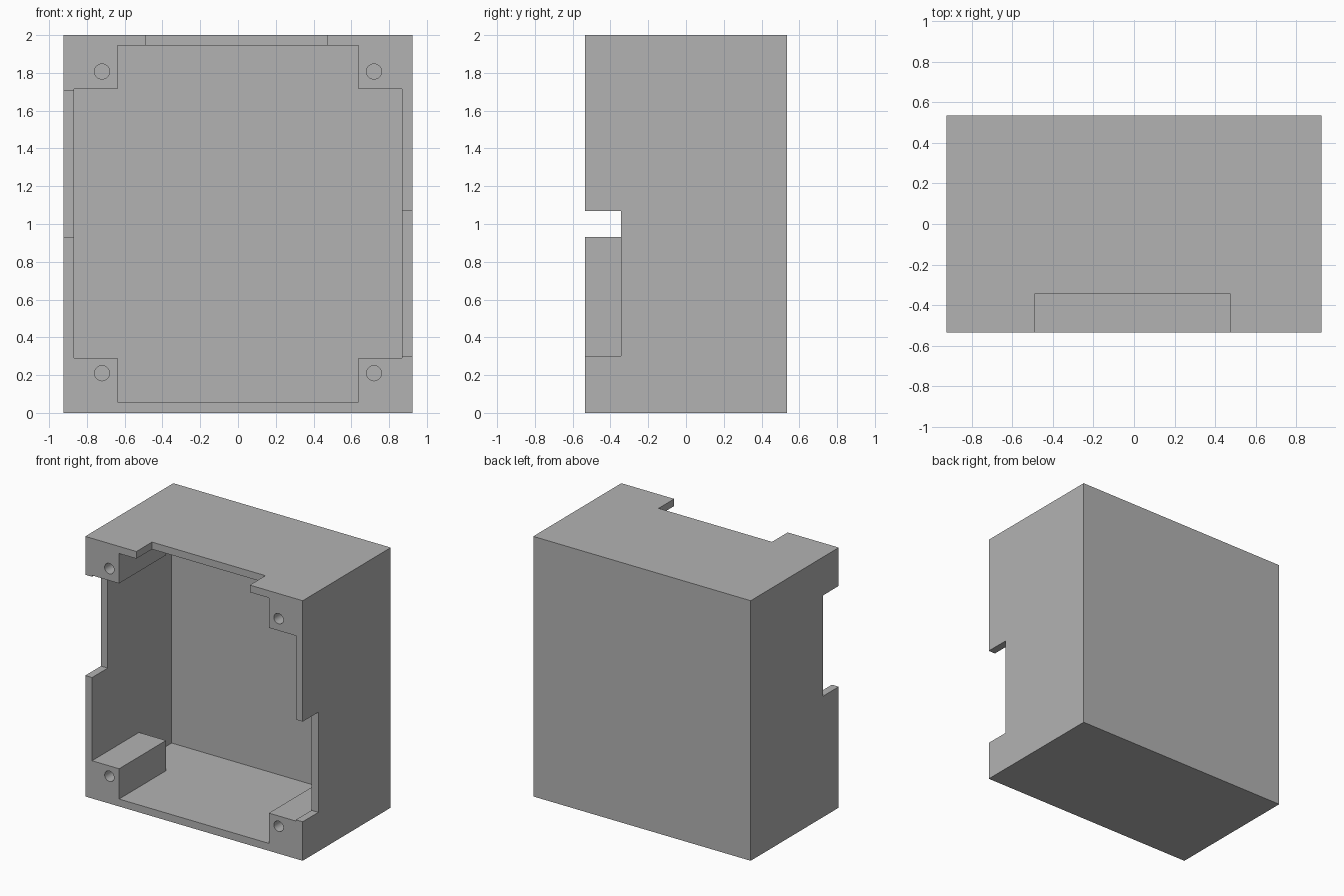
import bpy, math

if "Cube" in bpy.data.objects:
    bpy.data.objects.remove(bpy.data.objects["Cube"], do_unlink=True)

# Main dimensions
HALF_W, HALF_D, HEIGHT = 0.925, 0.535, 2.0
FRONT = -HALF_D
OUT = 0.1                      # overshoot of cutters past the surface
IN_X, IN_Z0, IN_Z1 = 0.867, 0.057, 1.945
POST_X, POST_Z0, POST_Z1 = 0.637, 0.29, 1.715
POST_BACK = FRONT + 0.57
ROOM_BACK = FRONT + 0.967
NOTCH_BACK = -0.345

grey = bpy.data.materials.new("plain grey")
grey.use_nodes = True
grey.diffuse_color = (0.45, 0.45, 0.45, 1)
grey.node_tree.nodes["Principled BSDF"].inputs["Base Color"].default_value = (0.45, 0.45, 0.45, 1)


def box(name, x, y, z):
    """Box from (low, high) pairs on each axis."""
    pairs = (x, y, z)
    bpy.ops.mesh.primitive_cube_add(size=1, location=[sum(p) / 2 for p in pairs])
    ob = bpy.context.object
    ob.name = name
    ob.scale = [p[1] - p[0] for p in pairs]
    bpy.ops.object.transform_apply(location=True, rotation=True, scale=True)
    return ob


def cut(target, cutter):
    """Subtract the cutter from the target and discard it."""
    mod = target.modifiers.new(cutter.name, 'BOOLEAN')
    mod.operation = 'DIFFERENCE'
    mod.solver = 'EXACT'
    mod.object = cutter
    cutter.hide_render = True
    bpy.context.view_layer.objects.active = target
    bpy.ops.object.modifier_apply(modifier=mod.name)
    bpy.data.objects.remove(cutter, do_unlink=True)


# Outer enclosure block
body = box("enclosure_body", (-HALF_W, HALF_W), (-HALF_D, HALF_D), (0, HEIGHT))
body.data.materials.append(grey)

# Cavity: cross-shaped opening leaving four corner posts, full room behind them
cut(body, box("opening_tall", (-POST_X, POST_X), (FRONT - OUT, ROOM_BACK), (IN_Z0, IN_Z1)))
cut(body, box("opening_wide", (-IN_X, IN_X), (FRONT - OUT, ROOM_BACK), (POST_Z0, POST_Z1)))
cut(body, box("rear_room", (-IN_X, IN_X), (POST_BACK, ROOM_BACK), (IN_Z0, IN_Z1)))

# Rim notches in the top wall and both side walls
notch_y = (FRONT - OUT, NOTCH_BACK)
cut(body, box("top_notch", (-0.49, 0.475), notch_y, (IN_Z1 - OUT, HEIGHT + OUT)))
cut(body, box("left_notch", (IN_X - OUT, HALF_W + OUT), notch_y, (0.30, 1.07)))
cut(body, box("right_notch", (-HALF_W - OUT, OUT - IN_X), notch_y, (0.93, 1.705)))

# Screw holes in the corner posts
for x in (-0.72, 0.72):
    for z in (0.21, 1.807):
        bpy.ops.mesh.primitive_cylinder_add(vertices=32, radius=0.04, depth=0.8,
                                            location=(x, FRONT, z),
                                            rotation=(math.pi / 2, 0, 0))
        bpy.context.object.name = "screw_hole"
        cut(body, bpy.context.object)

# Smooth hole walls, sharp box edges
bpy.ops.object.select_all(action='DESELECT')
body.select_set(True)
bpy.context.view_layer.objects.active = body
bpy.ops.object.shade_smooth_by_angle(angle=math.radians(30))
